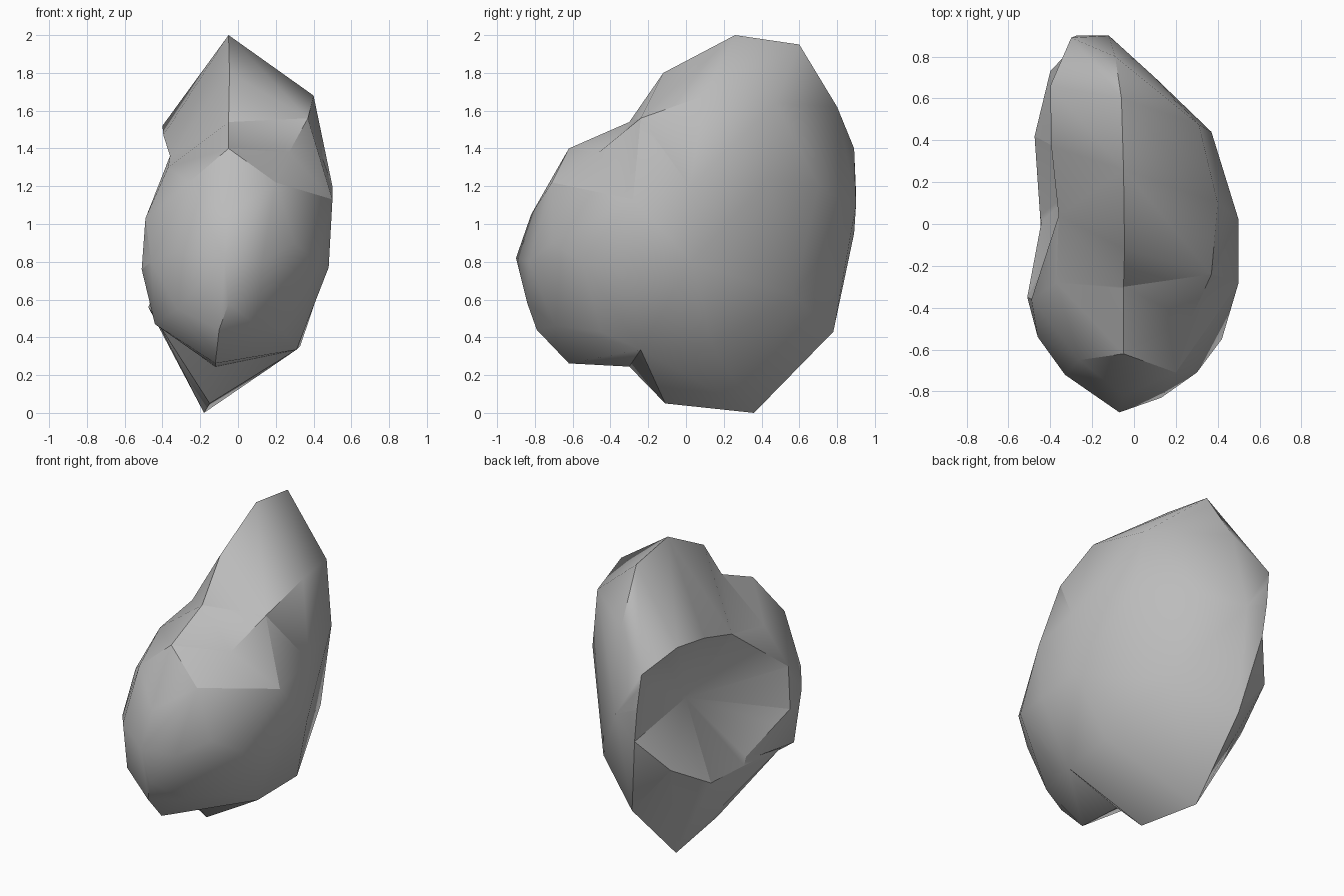
import bpy, bmesh
from math import radians
from mathutils import Vector

default_cube = bpy.data.objects.get("Cube")
if default_cube:
    bpy.data.objects.remove(default_cube, do_unlink=True)

# Single stone colour
stone = bpy.data.materials.new("grey_stone")
stone.use_nodes = True
colour = (0.5, 0.5, 0.5, 1)
stone.diffuse_color = colour
stone.node_tree.nodes["Principled BSDF"].inputs["Base Color"].default_value = colour


def make_object(name, bm):
    bmesh.ops.recalc_face_normals(bm, faces=bm.faces)
    mesh = bpy.data.meshes.new(name)
    bm.to_mesh(mesh)
    bm.free()
    mesh.materials.append(stone)
    obj = bpy.data.objects.new(name, mesh)
    bpy.context.scene.collection.objects.link(obj)
    return obj


def hull_object(name, corners):
    """Chiselled convex lump wrapped around its corner points."""
    bm = bmesh.new()
    verts = [bm.verts.new(c) for c in corners]
    result = bmesh.ops.convex_hull(bm, input=verts)
    unused = {g for g in result["geom_interior"] + result["geom_unused"]
              if isinstance(g, bmesh.types.BMVert)}
    bmesh.ops.delete(bm, geom=list(unused), context="VERTS")
    return make_object(name, bm)


def hollow_cutter(name, rim, apex, cap, reach):
    """Cone from the deepest point of a hollow out through its rim."""
    bm = bmesh.new()
    tip = bm.verts.new(apex)
    lid = bm.verts.new(cap)
    ring = [bm.verts.new(apex + (Vector(p) - apex) * reach) for p in rim]
    for first, second in zip(ring, ring[1:] + ring[:1]):
        bm.faces.new((tip, first, second))
        bm.faces.new((lid, second, first))
    cutter = make_object(name, bm)
    cutter.hide_render = True
    return cutter


def apply_boolean(target, cutter, operation):
    modifier = target.modifiers.new("boolean", "BOOLEAN")
    modifier.operation = operation
    modifier.solver = "EXACT"
    modifier.object = cutter
    bpy.ops.object.select_all(action="DESELECT")
    target.select_set(True)
    bpy.context.view_layer.objects.active = target
    bpy.ops.object.modifier_apply(modifier=modifier.name)
    bpy.data.objects.remove(cutter, do_unlink=True)


# Rim of the hollow in the side, split between the two lumps
rim_top = [(-.3, .89, 1.4), (-.4, .66, 1.52), (-.395, .37, 1.47), (-.36, .04, 1.36)]
rim_front = [(-.49, -.36, 1.03), (-.51, -.35, .76)]
rim_low = [(-.435, .05, .545), (-.475, .42, .56), (-.4, .73, .74)]
rim_back = [(-.25, .89, .95), (-.275, .9, 1.17)]

# Ridge and shoulder of the tall lump
crest = [(-.05, .26, 2), (-.06, .6, 1.95), (.4, .1, 1.68), (.31, .475, 1.64),
         (-.09, .8, 1.62)]
brow_ridge = (-.045, -.12, 1.8)
brow_foot = (-.05, -.3, 1.54)
brow_side = (.37, -.24, 1.56)

# Outer flank and back of the tall lump
flank = [(.5, .02, 1.2), (.48, .03, .8), (.37, .44, 1.24), (.2, .57, .62),
         (.1, .7, 1.2), (-.12, .9, 1.1), (-.14, .85, .855), (-.155, .78, .43)]

# Wedge that the stone rests on
keel = [(-.18, .36, 0), (-.15, -.11, .05), (.33, .14, .355), (-.42, -.38, .47)]
notch = [(.31, -.24, .335), (-.12, -.3, .245)]

# Rounded nose lump
nose_peak = (-.05, -.62, 1.4)
cheek = (.2, -.71, 1.22)
temple = (.5, -.28, 1.13)
nose_top = [nose_peak, cheek, temple, (-.37, -.28, 1.3), (-.26, -.65, 1.22),
            (-.05, -.82, 1.05)]
nose_side = [(.48, -.28, .77), (.42, -.55, .8), (.3, -.71, .9), (.13, -.83, .8),
             (-.46, -.54, .8), (-.33, -.72, .85), (-.07, -.9, .82)]
nose_low = [(-.05, -.84, .58), (-.1, -.79, .44), (.1, -.69, .46),
            (.24, -.45, .43), (-.12, -.62, .262), (-.44, -.49, .47),
            (-.32, -.69, .55)]

boulder = hull_object("boulder", rim_top + rim_low + rim_back + crest + flank
                      + keel + notch + [brow_ridge, brow_foot, brow_side])
nose = hull_object("boulder_nose", nose_top + nose_side + nose_low + notch
                   + rim_front + rim_top[3:] + flank[:2] + rim_low[:1]
                   + [brow_foot, brow_side])

# Shallow chip between the brow and the cheek
chip = hollow_cutter("chip_cutter", [brow_side, brow_foot, nose_peak, cheek, temple],
                     Vector((.27, -.46, 1.38)), (.6, -.8, 1.8), 1.3)
apply_boolean(nose, chip, "DIFFERENCE")
apply_boolean(boulder, nose, "UNION")

# Scoop out the hollow
hollow = hollow_cutter("hollow_cutter", rim_top + rim_front + rim_low + rim_back,
                       Vector((-.18, .26, .98)), (-1.5, .3, 1), 1.3)
apply_boolean(boulder, hollow, "DIFFERENCE")

# Soft facets with crisp breaks
bpy.ops.object.shade_smooth_by_angle(angle=radians(36))
